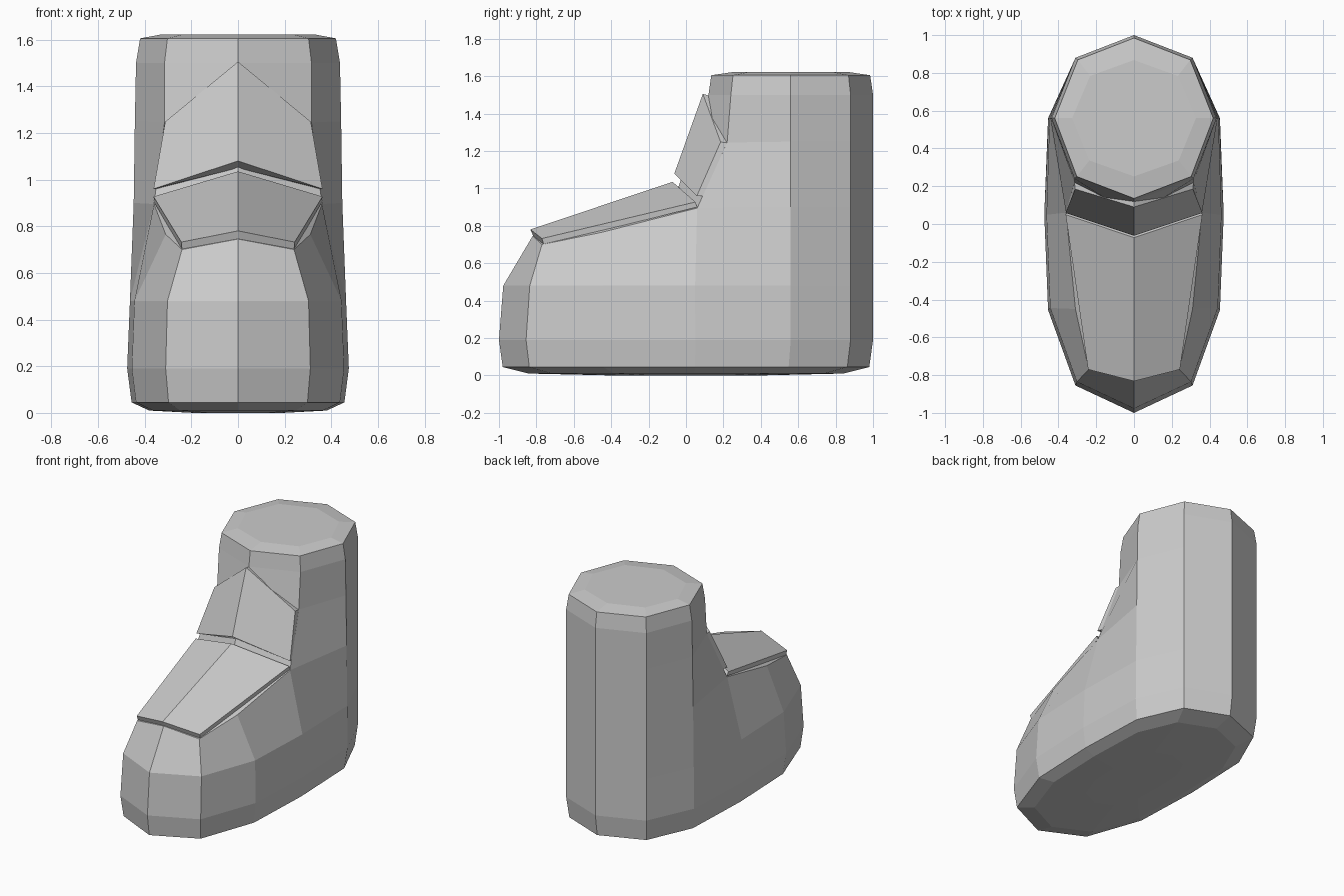
import bpy, bmesh

if "Cube" in bpy.data.objects:
    bpy.data.objects.remove(bpy.data.objects["Cube"])


def finish(bm, name):
    """Mirror the right half across x = 0 and make an object."""
    geom = bm.verts[:] + bm.edges[:] + bm.faces[:]
    bmesh.ops.mirror(bm, geom=geom, axis='X', merge_dist=0.001)
    bmesh.ops.remove_doubles(bm, verts=bm.verts[:], dist=0.0005)
    bmesh.ops.recalc_face_normals(bm, faces=bm.faces[:])
    mesh = bpy.data.meshes.new(name)
    bm.to_mesh(mesh)
    bm.free()
    ob = bpy.data.objects.new(name, mesh)
    bpy.context.collection.objects.link(ob)
    return ob


def row(bm, pts):
    return [bm.verts.new(p) for p in pts]


def bridge(bm, a, b):
    for i in range(len(a) - 1):
        bm.faces.new((a[i], a[i + 1], b[i + 1], b[i]))


def scaled(outline, sx, sy, z, cy=0.0):
    return [(x * sx, cy + (y - cy) * sy, z) for x, y in outline]


# Boot body: half outlines run from the front centre to the back centre
foot = [(0, -1), (.31, -.855), (.455, -.455), (.475, .05),
        (.455, .56), (.31, .88), (0, 1)]
leg = [(0, .12), (.315, .24), (.437, .56), (.31, .88), (0, 1)]

bm = bmesh.new()
sole_mid = row(bm, scaled(foot, .4, .4, 0))
sole_in = row(bm, scaled(foot, .8, .84, .01))
sole_rim = row(bm, scaled(foot, .96, .98, .045))
wide = row(bm, scaled(foot, 1, 1, .19))
instep = row(bm, scaled(foot, .975, .977, .48)[:4]
             + [(.452, .56, .48), (.31, .88, .48), (0, 1, .48)])
bm.faces.new(sole_mid)
for a, b in ((sole_mid, sole_in), (sole_in, sole_rim),
             (sole_rim, wide), (wide, instep)):
    bridge(bm, a, b)

# Toe cap and ankle
toe = row(bm, [(0, -.82, .745), (.24, -.77, .70), (.31, -.45, .765)])
ankle = row(bm, [(0, -.04, 1.01), (.36, .06, .895), (.447, .56, .9),
                 (.31, .88, .9), (0, 1, .9)])
bridge(bm, instep[:4], toe + [ankle[1]])
bridge(bm, instep[3:], ankle[1:])
bm.faces.new((toe[0], toe[1], ankle[1], ankle[0]))
bm.faces.new((toe[1], toe[2], ankle[1]))

# Leg and closed top
shin = row(bm, [(0, .04, 1.25), (.315, .22, 1.245), (.442, .56, 1.25),
                (.31, .88, 1.25), (0, 1, 1.25)])
collar = row(bm, scaled(leg, 1, 1, 1.5))
rim = row(bm, scaled(leg, .96, .965, 1.605, .56))
top = row(bm, scaled(leg, .75, .7, 1.622, .56))
for a, b in ((ankle, shin), (shin, collar), (collar, rim), (rim, top)):
    bridge(bm, a, b)
bm.faces.new(top)
finish(bm, "boot_body")


# Raised plates: outer corners and matching inner corners of the right half
def plate(name, outer, inner):
    bm = bmesh.new()
    o, n = row(bm, outer), row(bm, inner)
    bm.faces.new(o)
    bm.faces.new(n)
    for i in range(3):
        bm.faces.new((o[i], o[i + 1], n[i + 1], n[i]))
    finish(bm, name)


plate("instep_plate",
      [(0, -.832, .78), (.243, -.77, .732), (.362, .05, .927), (0, -.072, 1.035)],
      [(0, -.815, .742), (.24, -.76, .698), (.358, .06, .9), (0, -.04, 1.005)])
plate("shin_plate",
      [(0, .09, 1.505), (.312, .185, 1.248), (.362, .058, .96), (0, -.062, 1.08)],
      [(0, .125, 1.495), (.315, .222, 1.243), (.352, .09, .96), (0, -.02, 1.05)])
